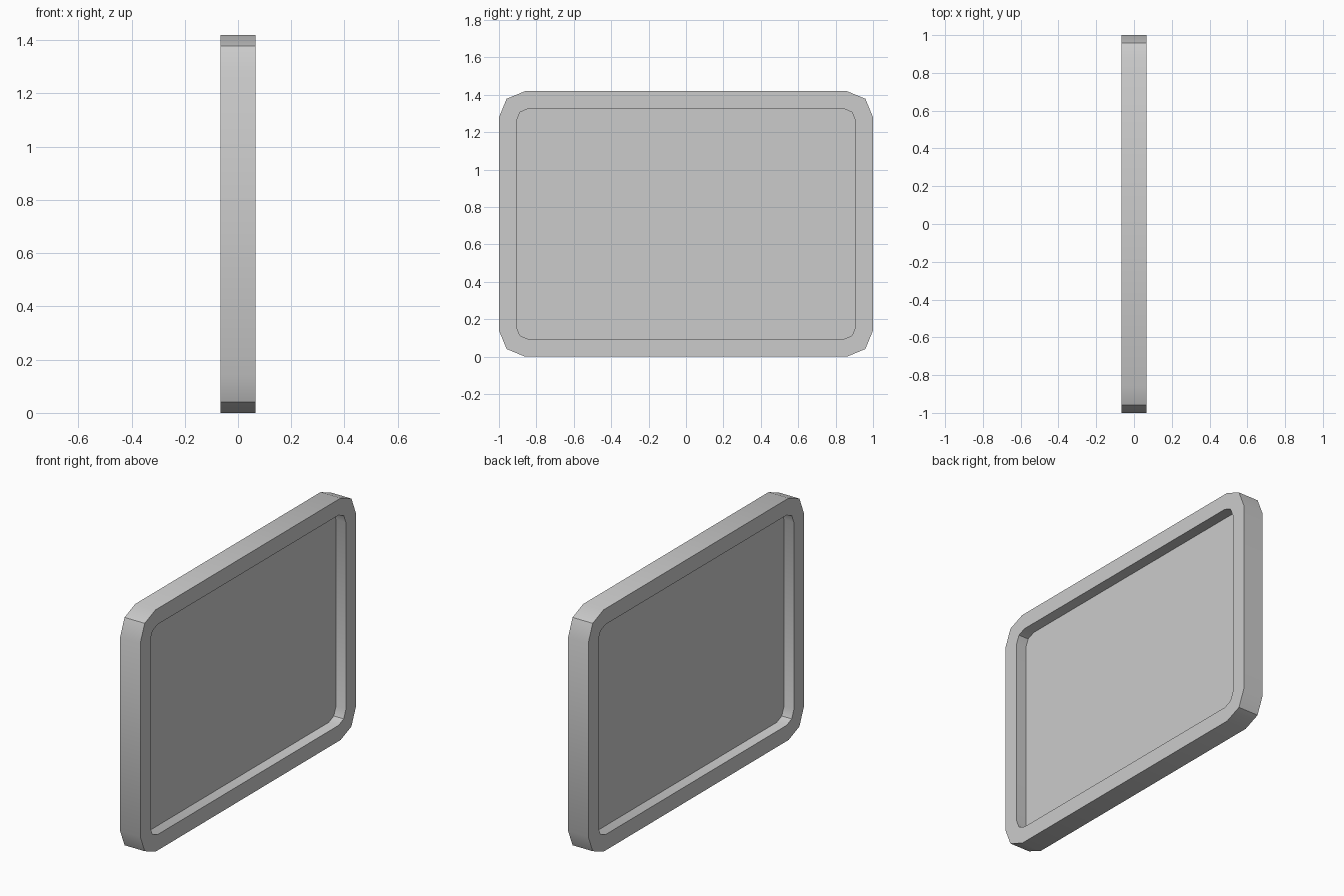
import bpy, bmesh
from math import sin, cos, pi, radians

if "Cube" in bpy.data.objects:
    bpy.data.objects.remove(bpy.data.objects["Cube"])

HALF_T, HALF_W, HEIGHT = 0.0655, 1.0, 1.42
MARGIN = 0.093


def rounded_rect(margin, radius):
    """Outline in (y, z): two-segment rounded corners, anticlockwise."""
    w, h = HALF_W - margin, HEIGHT / 2 - margin
    pts = []
    for i, (sy, sz) in enumerate([(1, 1), (-1, 1), (-1, -1), (1, -1)]):
        for k in range(3):
            a = i * pi / 2 + k * pi / 4
            pts.append((sy * (w - radius) + radius * cos(a),
                        HEIGHT / 2 + sz * (h - radius) + radius * sin(a)))
    return pts


def finish(bm, name):
    mesh = bpy.data.meshes.new(name)
    bm.to_mesh(mesh)
    bm.free()
    obj = bpy.data.objects.new(name, mesh)
    bpy.context.collection.objects.link(obj)
    return obj


outer = rounded_rect(0, 0.14)
inner = rounded_rect(MARGIN, 0.067)

# Border frame: closed rectangular section swept around the outline
bm = bmesh.new()
loops = [[bm.verts.new((x, y, z)) for y, z in pts]
         for x, pts in ((HALF_T, outer), (HALF_T, inner),
                        (-HALF_T, inner), (-HALF_T, outer))]
n = len(outer)
for a, b in zip(loops, loops[1:] + loops[:1]):
    for i in range(n):
        j = (i + 1) % n
        bm.faces.new((a[i], a[j], b[j], b[i]))
bmesh.ops.recalc_face_normals(bm, faces=bm.faces)
frame = finish(bm, "border_frame")
bpy.context.view_layer.objects.active = frame
frame.select_set(True)
bpy.ops.object.shade_smooth_by_angle(angle=radians(30))

# Thin centre panel, recessed equally on both sides
bm = bmesh.new()
sides = [[bm.verts.new((x, y, z)) for y, z in inner] for x in (0.001, -0.001)]
bm.faces.new(sides[0])
bm.faces.new(sides[1][::-1])
finish(bm, "centre_panel")
